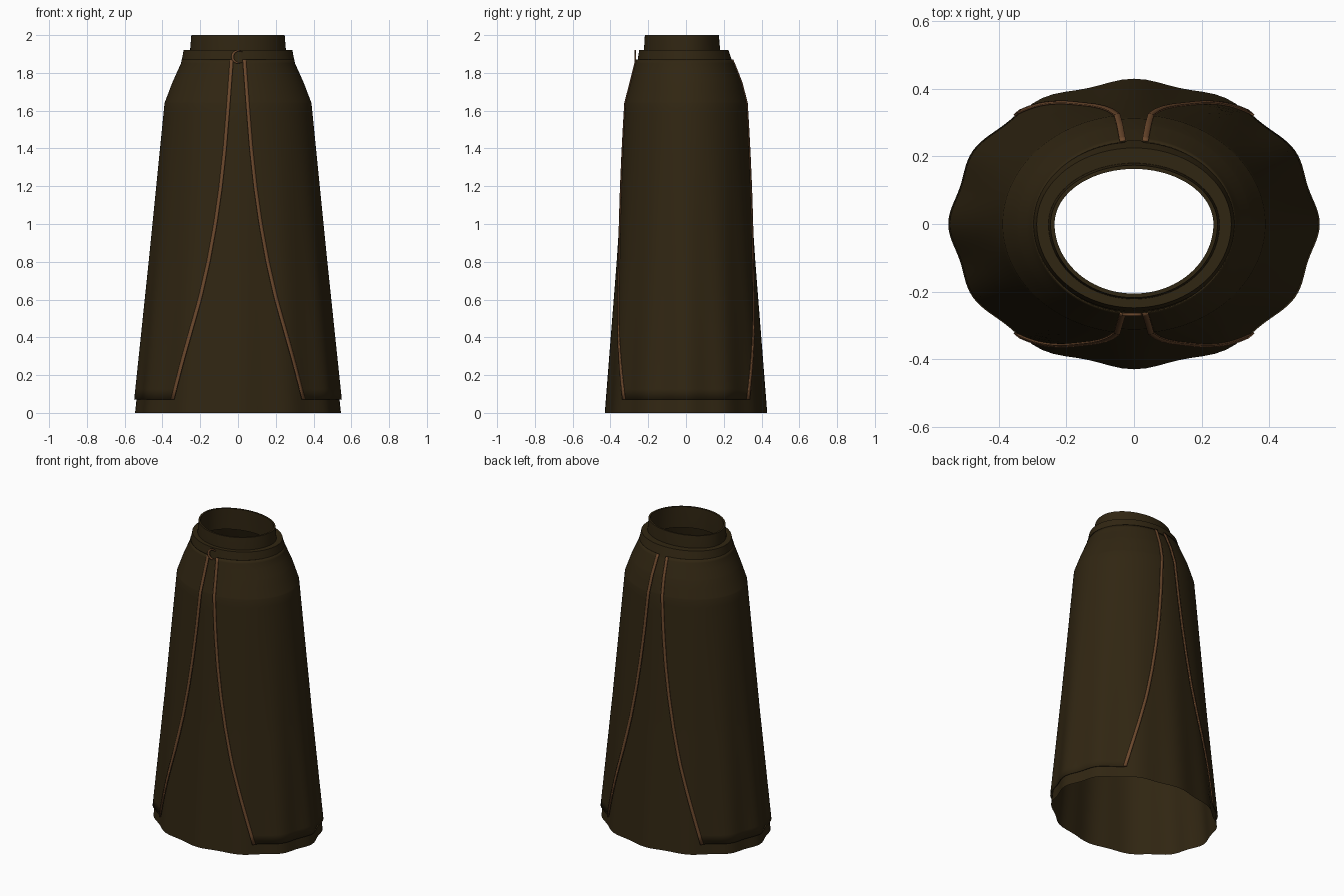
import bpy, math

cube = bpy.data.objects.get("Cube")
if cube:
    bpy.data.objects.remove(cube, do_unlink=True)


def material(name, rgb):
    m = bpy.data.materials.new(name)
    m.use_nodes = True
    m.diffuse_color = (*rgb, 1)
    m.node_tree.nodes["Principled BSDF"].inputs["Base Color"].default_value = (*rgb, 1)
    return m


CLOTH = material("dark brown cloth", (0.03, 0.019, 0.006))
TRIM = material("tan trim", (0.15, 0.066, 0.026))

# Body profile: height, half width, front depth, back depth
BODY = [(0, .545, .43, .43), (.8, .461, .367, .367), (1.64, .377, .312, .312),
        (1.75, .335, .283, .283), (1.85, .29, .258, .243), (1.9, .28, .245, .22)]
# Half gap between the overskirt panels: height, x
GAP = [(.07, .345), (.4, .25), (.6, .195), (.8, .15), (1.0, .113),
       (1.2, .084), (1.4, .062), (1.6, .046), (1.87, .026)]


def sample(table, z):
    for a, b in zip(table, table[1:]):
        if z <= b[0]:
            k = (z - a[0]) / (b[0] - a[0])
            return [p + (q - p) * k for p, q in zip(a[1:], b[1:])]
    return list(table[-1][1:])


def point(t, z, size, off=0, ripple=0):
    """Point on an oval ring; angle 0 is +x and the front is -y."""
    hx, front, back = size
    depth = back if math.sin(t) > 0 else front
    r = 1 + ripple * (math.cos(12 * t) - 1)
    return ((hx * r + off) * math.cos(t), (depth * r + off) * math.sin(t), z)


def body_point(t, z, off=0):
    return point(t, z, sample(BODY, z), off, .016 * max(0, 1 - z / 1.5))


def grid(name, rows, mat, closed=False, thick=0, loop=False):
    """Skin rows of points into a surface."""
    n = len(rows[0])
    faces = []
    for i in range(len(rows) if loop else len(rows) - 1):
        j = (i + 1) % len(rows)
        for k in range(n if closed else n - 1):
            m = (k + 1) % n
            faces.append((i * n + k, i * n + m, j * n + m, j * n + k))
    mesh = bpy.data.meshes.new(name)
    mesh.from_pydata([p for r in rows for p in r], [], faces)
    mesh.materials.append(mat)
    ob = bpy.data.objects.new(name, mesh)
    bpy.context.collection.objects.link(ob)
    if thick:
        mod = ob.modifiers.new("thickness", "SOLIDIFY")
        mod.thickness = thick
        mod.offset = 0
    bpy.ops.object.select_all(action="DESELECT")
    ob.select_set(True)
    bpy.context.view_layer.objects.active = ob
    bpy.ops.object.shade_smooth_by_angle(angle=math.radians(35))
    return ob


def heights(low, high, count):
    steps = [low + (high - low) * i / count for i in range(count + 1)]
    return sorted(set(steps + [r[0] for r in BODY if low < r[0] < high]))


ANGLES = [2 * math.pi * i / 96 for i in range(96)]

# Underskirt, open at both ends
grid("underskirt", [[body_point(t, z) for t in ANGLES] for z in heights(0, 1.88, 16)],
     CLOTH, closed=True)


# Overskirt panels and the trim along their edges
def edge_angle(z, extra=0):
    return math.acos((sample(GAP, z)[0] + extra) / (sample(BODY, z)[0] + .01))


for side, word in ((1, "left"), (-1, "right")):
    levels = heights(.07, 1.87, 32)
    rows = []
    for z in levels:
        a = edge_angle(z)
        row = [body_point(-a + 2 * a * k / 48, z, .01) for k in range(49)]
        rows.append([(side * x, y, h) for x, y, h in row][::side])
    grid(word + "_overskirt_panel", rows, CLOTH, thick=.004)
    for end, place in ((-1, "front"), (1, "back")):
        strip = []
        for z in levels:
            ends = [body_point(end * edge_angle(z, e), z, .014) for e in (-.002, .007, .016)]
            strip.append([(side * x, y, h) for x, y, h in ends][::-side * end])
        grid(word + "_" + place + "_trim", strip, TRIM, thick=.006)


# Belt and waistband, each a closed band around the waist
def band(name, profile):
    rows = [[point(t, r[0], r[1:]) for t in ANGLES] for r in profile]
    grid(name, rows, CLOTH, closed=True, loop=True)


band("belt", [(1.855, .275, .23, .21), (1.855, .3, .258, .247),
              (1.92, .288, .248, .225), (1.92, .245, .21, .17)])
band("waistband", [(1.86, .24, .208, .168), (1.86, .255, .224, .182),
                   (1.93, .253, .222, .18), (2.0, .247, .218, .174),
                   (2.0, .235, .206, .163), (1.93, .238, .206, .166)])

# Crescent clasp on the front of the belt
crescent = []
for i in range(25):
    a = math.radians(50 + 260 * i / 24)
    w = .002 + .012 * math.sin(math.pi * i / 24)
    crescent.append([(r * math.cos(a), -.268, 1.885 + r * math.sin(a))
                     for r in (.036 - w, .036)])
grid("crescent_clasp", crescent, TRIM, thick=.009)
